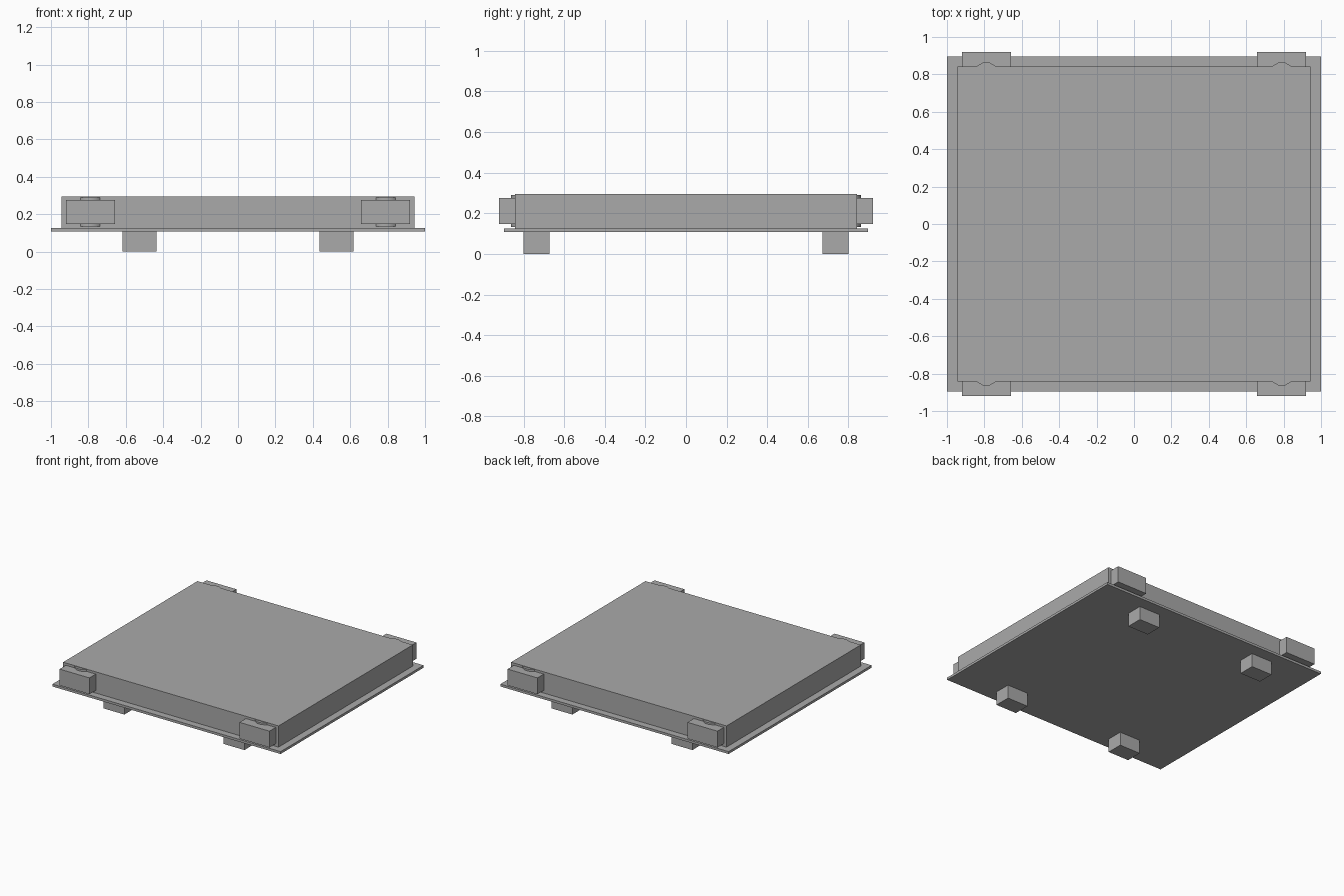
import bpy
from math import radians

cube = bpy.data.objects.get("Cube")
if cube:
    bpy.data.objects.remove(cube, do_unlink=True)

# Single grey material
grey = bpy.data.materials.new("plain grey")
grey.use_nodes = True
colour = (0.4, 0.4, 0.4, 1)
grey.diffuse_color = colour
grey.node_tree.nodes["Principled BSDF"].inputs["Base Color"].default_value = colour


def box(name, x, y, z):
    """Box spanning the given (low, high) range on each axis."""
    spans = (x, y, z)
    bpy.ops.mesh.primitive_cube_add(size=1, location=[(a + b) / 2 for a, b in spans])
    ob = bpy.context.object
    ob.name = name
    ob.scale = [b - a for a, b in spans]
    bpy.ops.object.transform_apply(location=False, rotation=False, scale=True)
    ob.data.materials.append(grey)


def side_span(sign, near, far):
    return tuple(sorted((sign * near, sign * far)))


# Thin base plate and main slab
box("base_plate", (-1, 1), (-0.895, 0.895), (0.107, 0.126))
box("main_slab", (-0.944, 0.944), (-0.841, 0.841), (0.126, 0.294))

# Foot, bumper block and hinge pin at each corner
for sx, side in ((1, "left"), (-1, "right")):
    for sy, end in ((-1, "front"), (1, "back")):
        label = f"{end}_{side}"
        box(label + "_foot", side_span(sx, 0.435, 0.617),
            side_span(sy, 0.672, 0.801), (0, 0.107))
        box(label + "_bumper", side_span(sx, 0.658, 0.92),
            side_span(sy, 0.835, 0.92), (0.147, 0.276))
        bpy.ops.mesh.primitive_cylinder_add(
            vertices=12, radius=0.072, depth=0.157,
            location=(sx * 0.79, sy * 0.793, 0.2115), rotation=(0, 0, radians(15)))
        pin = bpy.context.object
        pin.name = label + "_pin"
        pin.data.materials.append(grey)
        bpy.ops.object.shade_smooth_by_angle(angle=radians(35))
